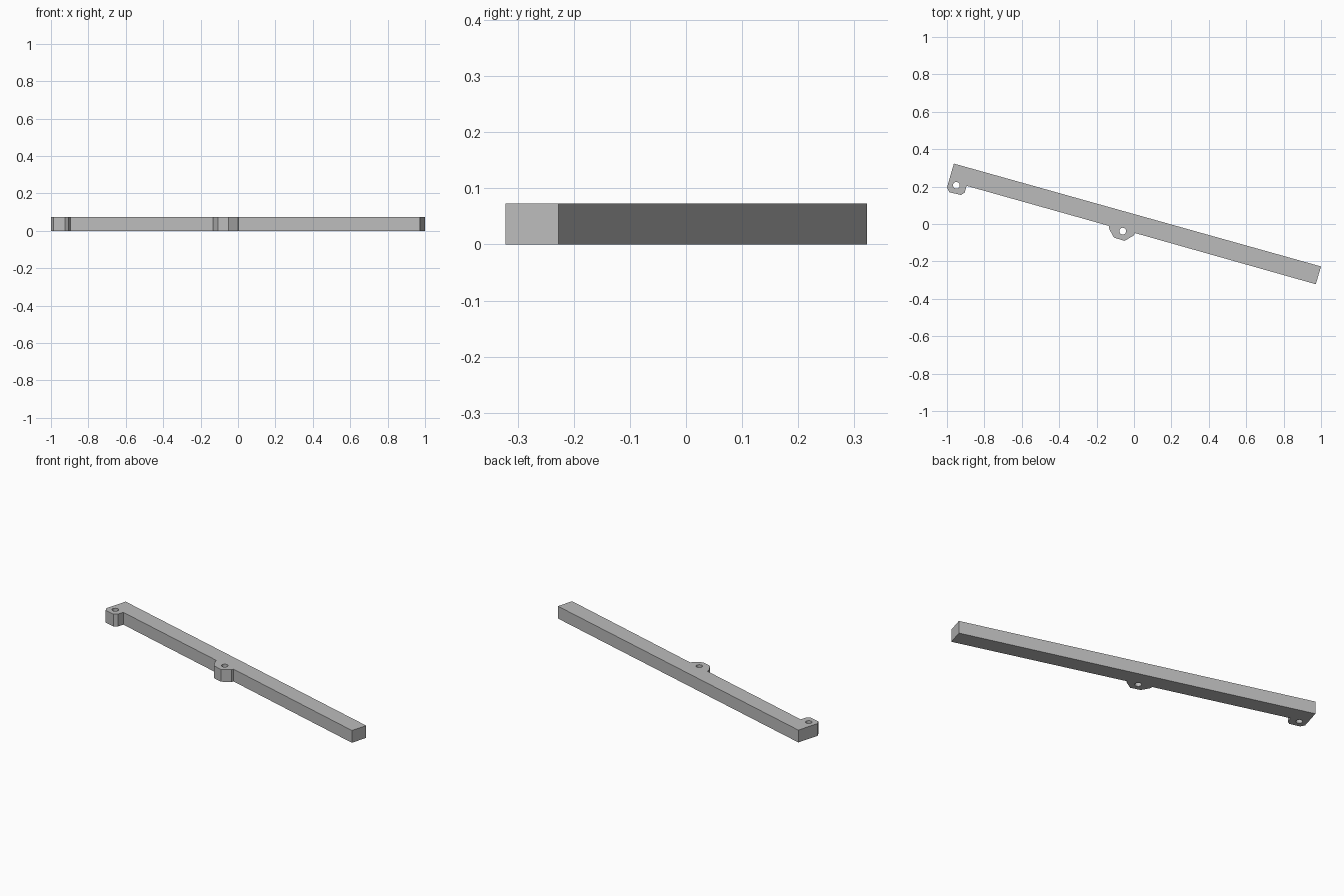
import bpy
import bmesh
from math import cos, sin, tau

cube = bpy.data.objects.get("Cube")
if cube:
    bpy.data.objects.remove(cube, do_unlink=True)

HEIGHT = 0.073
HOLE_RADIUS = 0.018
HOLE_SIDES = 20

# Plain grey finish
grey = bpy.data.materials.new("plain_grey")
grey.use_nodes = True
colour = (0.5, 0.5, 0.5, 1)
grey.diffuse_color = colour
grey.node_tree.nodes["Principled BSDF"].inputs["Base Color"].default_value = colour

# Plan profile: slanted bar with two lugs along its front edge
bar_back = [(0.972, -0.322), (1.0, -0.227), (-0.963, 0.323)]
end_lug = [(-1.0, 0.195), (-0.987, 0.17), (-0.925, 0.155), (-0.905, 0.168), (-0.895, 0.204)]
middle_lug = [(-0.134, -0.01), (-0.132, -0.028), (-0.107, -0.073),
              (-0.05, -0.09), (0.0, -0.06), (0.004, -0.048)]
hole_centres = [(-0.95, 0.207), (-0.06, -0.038)]


def circle(centre):
    return [(centre[0] + HOLE_RADIUS * cos(tau * i / HOLE_SIDES),
             centre[1] + HOLE_RADIUS * sin(tau * i / HOLE_SIDES)) for i in range(HOLE_SIDES)]


def add_loop(curve, points):
    spline = curve.splines.new("POLY")
    spline.points.add(len(points) - 1)
    for point, (x, y) in zip(spline.points, points):
        point.co = (x, y, 0, 1)
    spline.use_cyclic_u = True
    spline.use_smooth = False


# Filled and extruded profile, with the screw holes as inner loops
curve = bpy.data.curves.new("bar_profile", "CURVE")
curve.dimensions = "2D"
curve.fill_mode = "BOTH"
curve.extrude = HEIGHT / 2
add_loop(curve, bar_back + end_lug + middle_lug)
for centre in hole_centres:
    add_loop(curve, circle(centre))

profile = bpy.data.objects.new("bar_profile", curve)
bpy.context.collection.objects.link(profile)
bpy.context.view_layer.update()
evaluated = profile.evaluated_get(bpy.context.evaluated_depsgraph_get())
mesh = bpy.data.meshes.new_from_object(evaluated)
bpy.data.objects.remove(profile, do_unlink=True)

# Weld into one solid resting on the ground
bm = bmesh.new()
bm.from_mesh(mesh)
bmesh.ops.remove_doubles(bm, verts=bm.verts, dist=0.0002)
bmesh.ops.translate(bm, verts=bm.verts, vec=(0, 0, HEIGHT / 2))
bmesh.ops.recalc_face_normals(bm, faces=bm.faces)
for face in bm.faces:
    face.smooth = False
    face.material_index = 0
bm.to_mesh(mesh)
bm.free()

mesh.materials.clear()
mesh.materials.append(grey)
bar = bpy.data.objects.new("bar_with_mounting_lugs", mesh)
bpy.context.collection.objects.link(bar)
